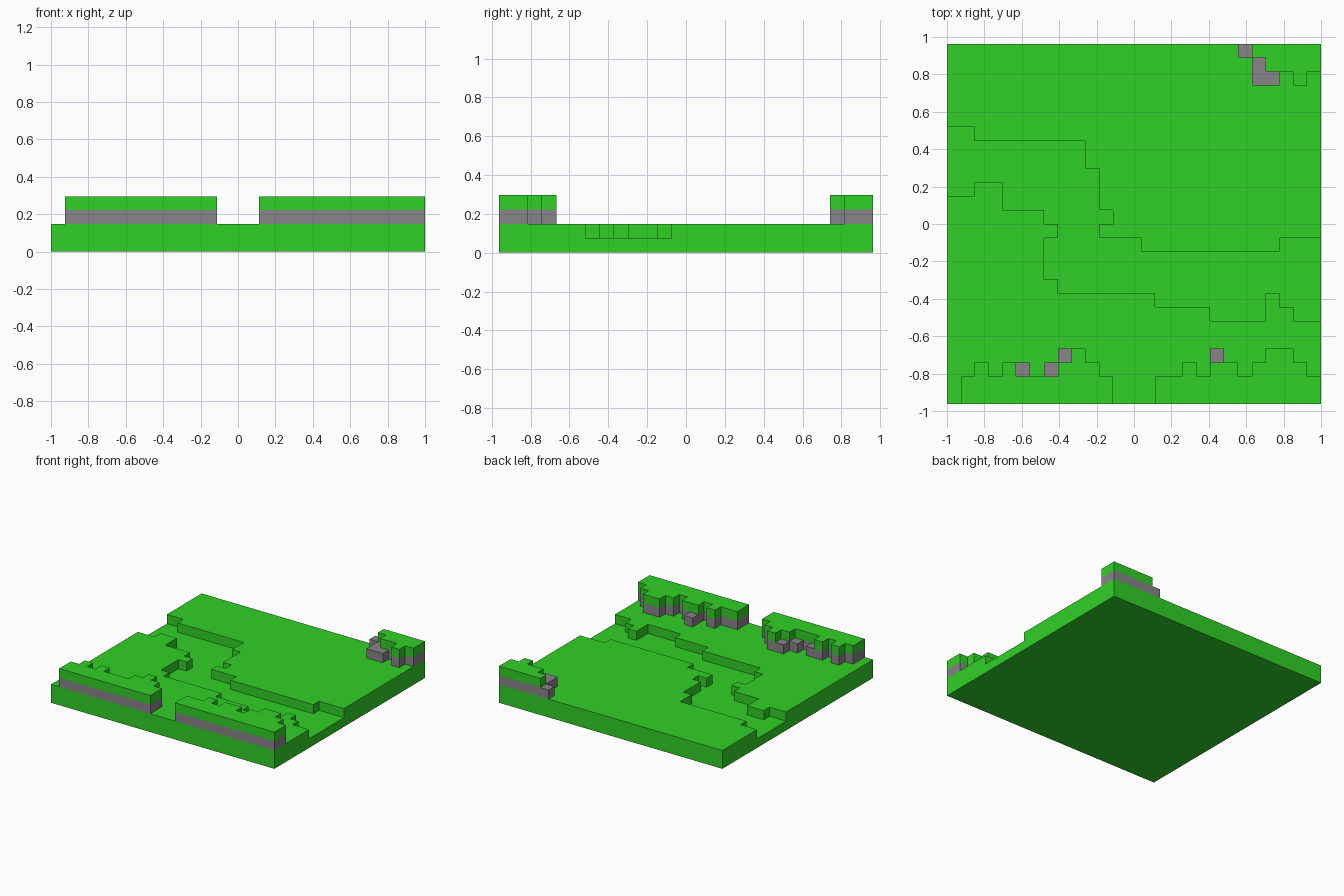
import bpy, bmesh
from mathutils import Vector

if "Cube" in bpy.data.objects:
    bpy.data.objects.remove(bpy.data.objects["Cube"])

S = 2 / 27            # block size
NX, NY = 27, 26       # blocks along x and y


def material(name, rgb):
    m = bpy.data.materials.new(name)
    m.diffuse_color = (*rgb, 1)
    m.use_nodes = True
    m.node_tree.nodes["Principled BSDF"].inputs["Base Color"].default_value = m.diffuse_color
    return m


def spread(runs):
    """Expand (count, low, high) runs into one span per column."""
    return [(lo, hi) for n, lo, hi in runs for _ in range(n)]


def columns(start, heights, z):
    """Blocks standing in rows from the front edge, one depth per column."""
    return {(start + i, y, z) for i, h in enumerate(heights) for y in range(h)}


# River bed: span of rows per column, plus the two small nicks in the banks
river = {(x, y) for x, (lo, hi) in enumerate(spread([
    (2, 15, 20), (2, 16, 19), (3, 14, 19), (1, 9, 19), (2, 8, 19),
    (1, 8, 17), (1, 8, 12), (2, 8, 12), (1, 8, 11), (4, 7, 11),
    (4, 6, 11), (1, 8, 11), (1, 7, 12), (2, 6, 12)]))
    for y in range(lo, hi)}
river.remove((7, 12))
river.add((11, 13))

grid = {(x, y) for x in range(NX) for y in range(NY)}
ground = {(x, y, 0) for x, y in grid} | {(x, y, 1) for x, y in grid - river}

# Front ridges: grass cap on a stone layer with a few stones poking out
left = [2, 3, 2, 3, 2, 2, 2, 3, 4, 3, 2]
right = [2, 2, 3, 2, 3, 3, 2, 3, 4, 4, 3, 2]
left_cap, right_cap = columns(1, left, 3), columns(15, right, 3)
left_stone = columns(1, left, 2) | {(5, 2, 2), (7, 2, 2), (8, 3, 2)}
right_stone = columns(15, right, 2) | {(19, 3, 2)}

# Back corner ridge, measured in rows from the back edge
back_cap = {(22 + i, NY - 1 - y, 3)
            for i, h in enumerate([1, 2, 2, 3, 2]) for y in range(h)}
back_stone = {(21 + i, NY - 1 - y, 2)
              for i, h in enumerate([1, 3, 3, 2, 3, 2]) for y in range(h)}

green = material("grass", (0.03, 0.64, 0.02))
grey = material("stone", (0.25, 0.235, 0.25))
parts = {
    "ground": (ground, green),
    "front_left_ridge_stone": (left_stone, grey),
    "front_left_ridge_grass": (left_cap, green),
    "front_right_ridge_stone": (right_stone, grey),
    "front_right_ridge_grass": (right_cap, green),
    "back_ridge_stone": (back_stone, grey),
    "back_ridge_grass": (back_cap, green),
}
solid = set().union(*(cells for cells, _ in parts.values()))


def block_part(name, cells, mat):
    """Mesh of only the exposed block faces, merged into flat regions."""
    bm = bmesh.new()
    for c in sorted(cells):
        for a in range(3):
            for d in (0, 1):
                near = list(c)
                near[a] += 2 * d - 1
                if tuple(near) in solid:
                    continue
                u, v = (a + 1) % 3, (a + 2) % 3
                ring = []
                for du, dv in ((0, 0), (1, 0), (1, 1), (0, 1)):
                    p = Vector(c)
                    p[a] += d
                    p[u] += du
                    p[v] += dv
                    ring.append(bm.verts.new(
                        (p - Vector((NX / 2, NY / 2, 0))) * S))
                bm.faces.new(ring if d else ring[::-1])
    bmesh.ops.remove_doubles(bm, verts=bm.verts, dist=1e-4)
    bmesh.ops.dissolve_limit(bm, angle_limit=0.01,
                             verts=bm.verts, edges=bm.edges)
    me = bpy.data.meshes.new(name)
    bm.to_mesh(me)
    bm.free()
    me.materials.append(mat)
    bpy.context.collection.objects.link(bpy.data.objects.new(name, me))


for name, (cells, mat) in parts.items():
    block_part(name, cells, mat)
